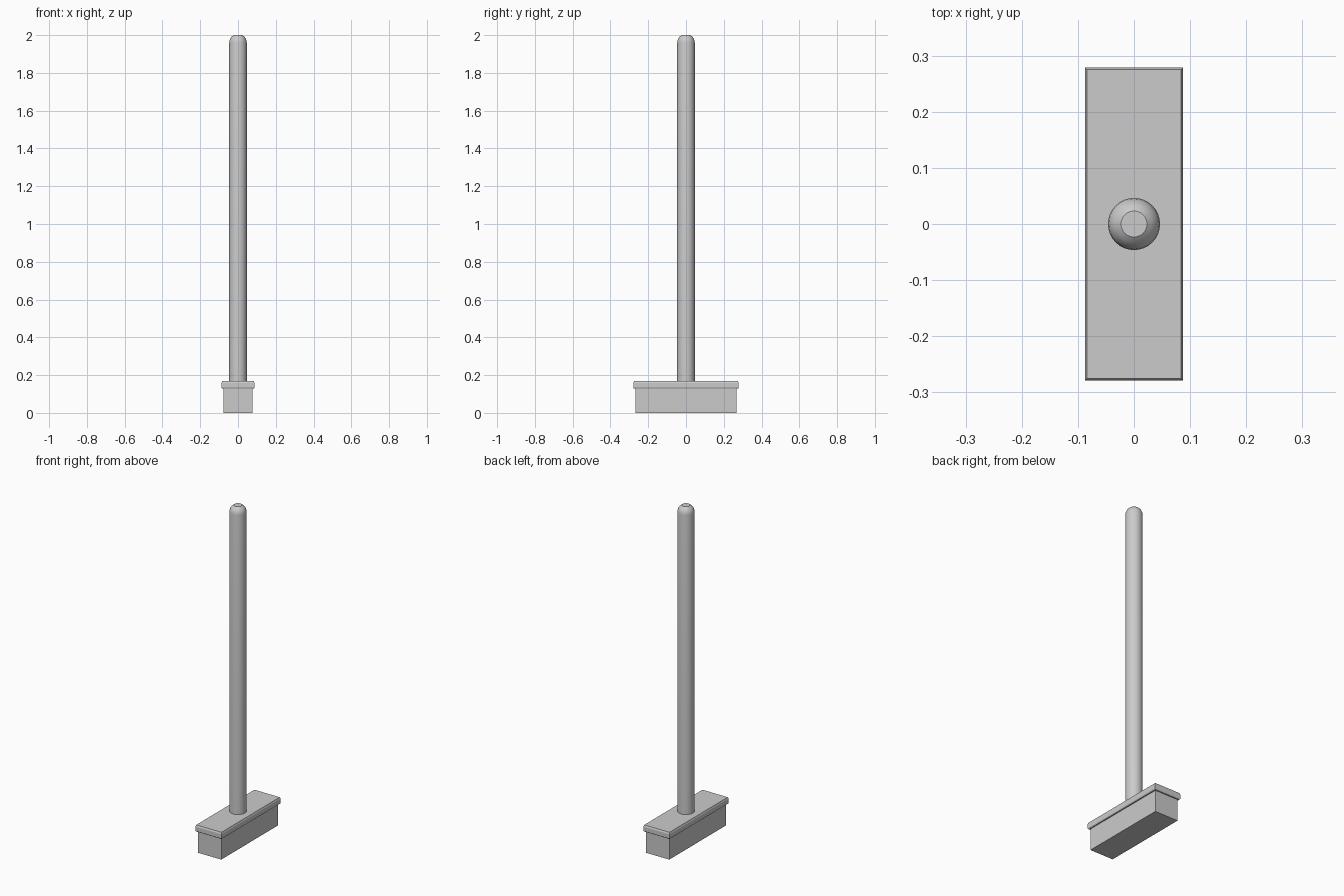
import bpy, bmesh, math

if "Cube" in bpy.data.objects:
    bpy.data.objects.remove(bpy.data.objects["Cube"])


def make_object(name, bm, smooth_angle=None):
    bmesh.ops.recalc_face_normals(bm, faces=bm.faces)
    mesh = bpy.data.meshes.new(name)
    bm.to_mesh(mesh)
    bm.free()
    obj = bpy.data.objects.new(name, mesh)
    bpy.context.collection.objects.link(obj)
    if smooth_angle:
        bpy.context.view_layer.objects.active = obj
        obj.select_set(True)
        bpy.ops.object.shade_smooth_by_angle(angle=math.radians(smooth_angle))
        obj.select_set(False)
    return obj


def loft(name, rings, smooth_angle=None):
    """Skin a stack of equal-length rings and cap both ends."""
    bm = bmesh.new()
    loops = [[bm.verts.new(p) for p in ring] for ring in rings]
    n = len(loops[0])
    for a, b in zip(loops, loops[1:]):
        for i in range(n):
            j = (i + 1) % n
            bm.faces.new((a[i], a[j], b[j], b[i]))
    bm.faces.new(loops[0])
    bm.faces.new(loops[-1])
    return make_object(name, bm, smooth_angle)


def rect(hx, hy, z):
    return [(-hx, -hy, z), (hx, -hy, z), (hx, hy, z), (-hx, hy, z)]


def circle(r, z, n=32):
    return [(r * math.cos(2 * math.pi * i / n), r * math.sin(2 * math.pi * i / n), z)
            for i in range(n)]


# Lower block of the head
loft("head_block", [rect(0.077, 0.268, 0.0), rect(0.077, 0.268, 0.13)])

# Overhanging plate with chamfered top and bottom rims
HX, HY = 0.0875, 0.279
loft("head_plate", [rect(HX - i, HY - i, z) for i, z in
                    ((0.004, 0.128), (0.0, 0.134), (0.0, 0.158), (0.004, 0.168))])

# Round pole with a domed, flat-tipped end
R, TOP = 0.0464, 2.0
base = TOP - R * math.sin(math.radians(60))
rings = [circle(R, 0.16)]
for deg in range(0, 61, 15):
    a = math.radians(deg)
    rings.append(circle(R * math.cos(a), base + R * math.sin(a)))
loft("pole", rings, 30)
